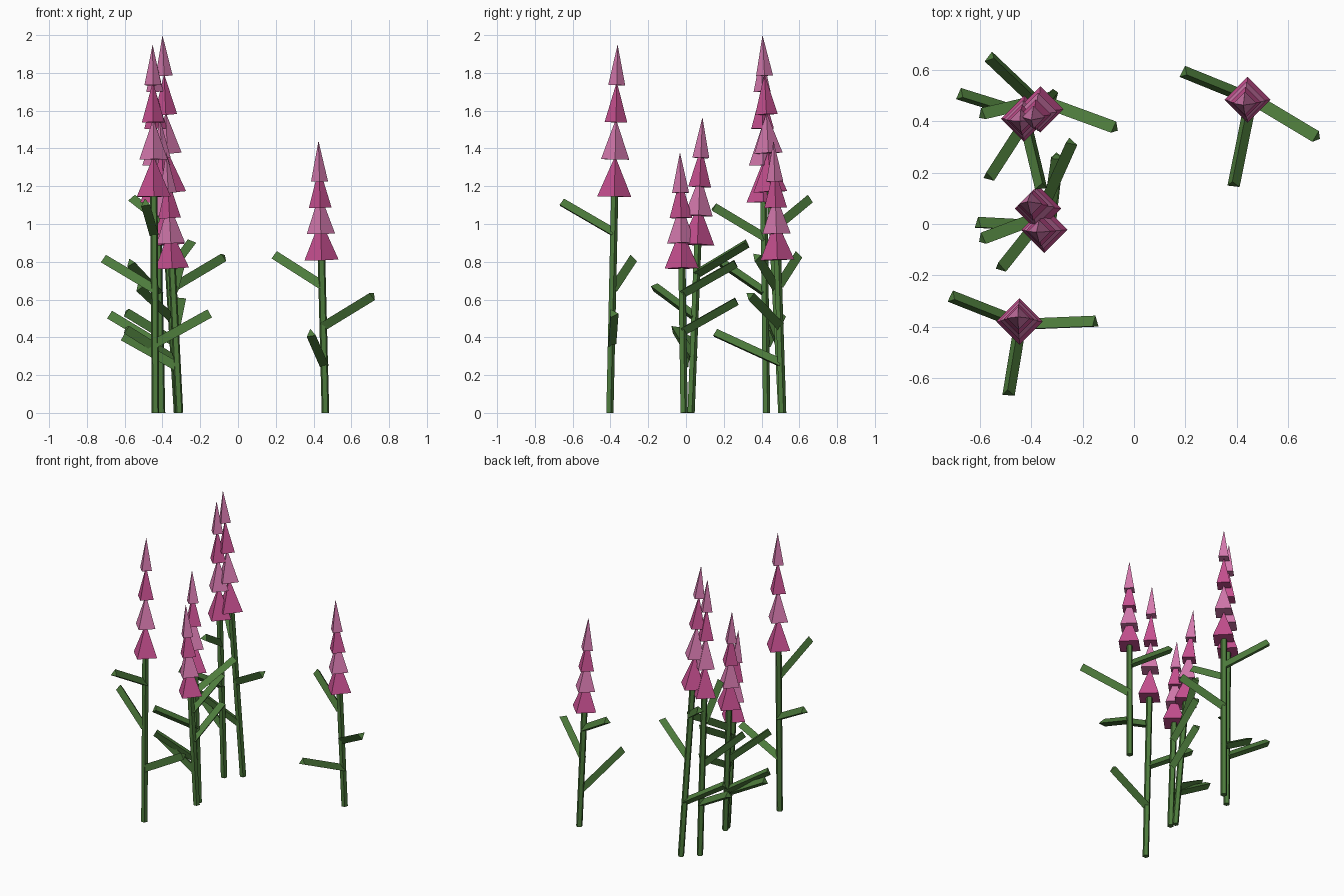
import bpy
import bmesh
from mathutils import Vector, Matrix

old = bpy.data.objects.get("Cube")
if old:
    bpy.data.objects.remove(old, do_unlink=True)


def make_material(name, rgb):
    mat = bpy.data.materials.new(name)
    mat.use_nodes = True
    color = (*rgb, 1.0)
    mat.diffuse_color = color
    shader = next(n for n in mat.node_tree.nodes if n.type == 'BSDF_PRINCIPLED')
    shader.inputs["Base Color"].default_value = color
    return mat


GREEN = make_material("stem_green", (0.075, 0.2, 0.045))
DEEP_PINK = make_material("deep_pink", (0.57, 0.08, 0.28))
LIGHT_PINK = make_material("light_pink", (0.66, 0.19, 0.42))

UP = Vector((0, 0, 1))


def add_cone(name, start, end, sides, bottom_radius, top_radius, mat):
    """Closed flat-shaded prism or cone running from start to end."""
    axis = end - start
    turn = UP.rotation_difference(axis).to_matrix().to_4x4()
    bm = bmesh.new()
    bmesh.ops.create_cone(
        bm, cap_ends=True, segments=sides,
        radius1=bottom_radius, radius2=top_radius, depth=axis.length,
        matrix=Matrix.Translation((start + end) / 2) @ turn)
    bmesh.ops.remove_doubles(bm, verts=bm.verts, dist=0.0001)
    mesh = bpy.data.meshes.new(name)
    bm.to_mesh(mesh)
    bm.free()
    mesh.materials.append(mat)
    obj = bpy.data.objects.new(name, mesh)
    bpy.context.collection.objects.link(obj)
    return obj


STEM_RADIUS = 0.021
LEAF_RADIUS = 0.028
LEAF_RISE = 0.16
LEAF_LEVELS = (0.32, 0.57, 0.83)      # fractions of the stem height
BLOSSOM_RADII = (0.09, 0.075, 0.06, 0.045)
BLOSSOM_HEIGHT = 0.215


def add_plant(name, base, tip, stem_height, leaf_tips):
    foot = Vector((*base, 0))
    peak = Vector(tip)

    def on_stem(z):
        return foot.lerp(peak, z / peak.z)

    # Leaning stem
    add_cone(name + "_stem", foot, on_stem(stem_height), 5,
             STEM_RADIUS, STEM_RADIUS, GREEN)

    # Three-sided leaves, lowest first
    for level, end in zip(LEAF_LEVELS, leaf_tips):
        z = level * stem_height
        add_cone(name + "_leaf", on_stem(z), Vector((*end, z + LEAF_RISE)), 3,
                 LEAF_RADIUS, LEAF_RADIUS, GREEN)

    # Stacked four-sided blossoms in alternating pinks
    step = (peak.z - BLOSSOM_HEIGHT - stem_height) / (len(BLOSSOM_RADII) - 1)
    for i, radius in enumerate(BLOSSOM_RADII):
        z = stem_height + i * step
        add_cone(name + "_blossom", on_stem(z), on_stem(z + BLOSSOM_HEIGHT), 4,
                 radius, 0.0, LIGHT_PINK if i % 2 else DEEP_PINK)


# Front right-hand plant
add_plant("front_plant", (-0.437, -0.405), (-0.452, -0.362, 1.95), 1.145,
          [(-0.15, -0.385), (-0.71, -0.285), (-0.49, -0.66)])
# Lone plant on the left
add_plant("lone_plant", (0.463, 0.51), (0.426, 0.463, 1.44), 0.81,
          [(0.386, 0.153), (0.713, 0.338), (0.194, 0.59)])
# Tallest plant at the back
add_plant("tallest_plant", (-0.315, 0.505), (-0.4, 0.405, 2.0), 1.17,
          [(-0.592, 0.425), (-0.074, 0.373), (-0.56, 0.65)])
# Its close neighbour
add_plant("back_plant", (-0.405, 0.425), (-0.445, 0.4, 1.915), 1.115,
          [(-0.678, 0.503), (-0.569, 0.183), (-0.36, 0.145)])
# Two shorter plants in the middle
add_plant("middle_plant", (-0.32, 0.025), (-0.415, 0.087, 1.565), 0.89,
          [(-0.592, -0.06), (-0.522, -0.17), (-0.246, 0.32)])
add_plant("shortest_plant", (-0.31, -0.012), (-0.38, -0.032, 1.38), 0.765,
          [(-0.608, 0.0), (-0.3, 0.265), (-0.3, 0.26)])
